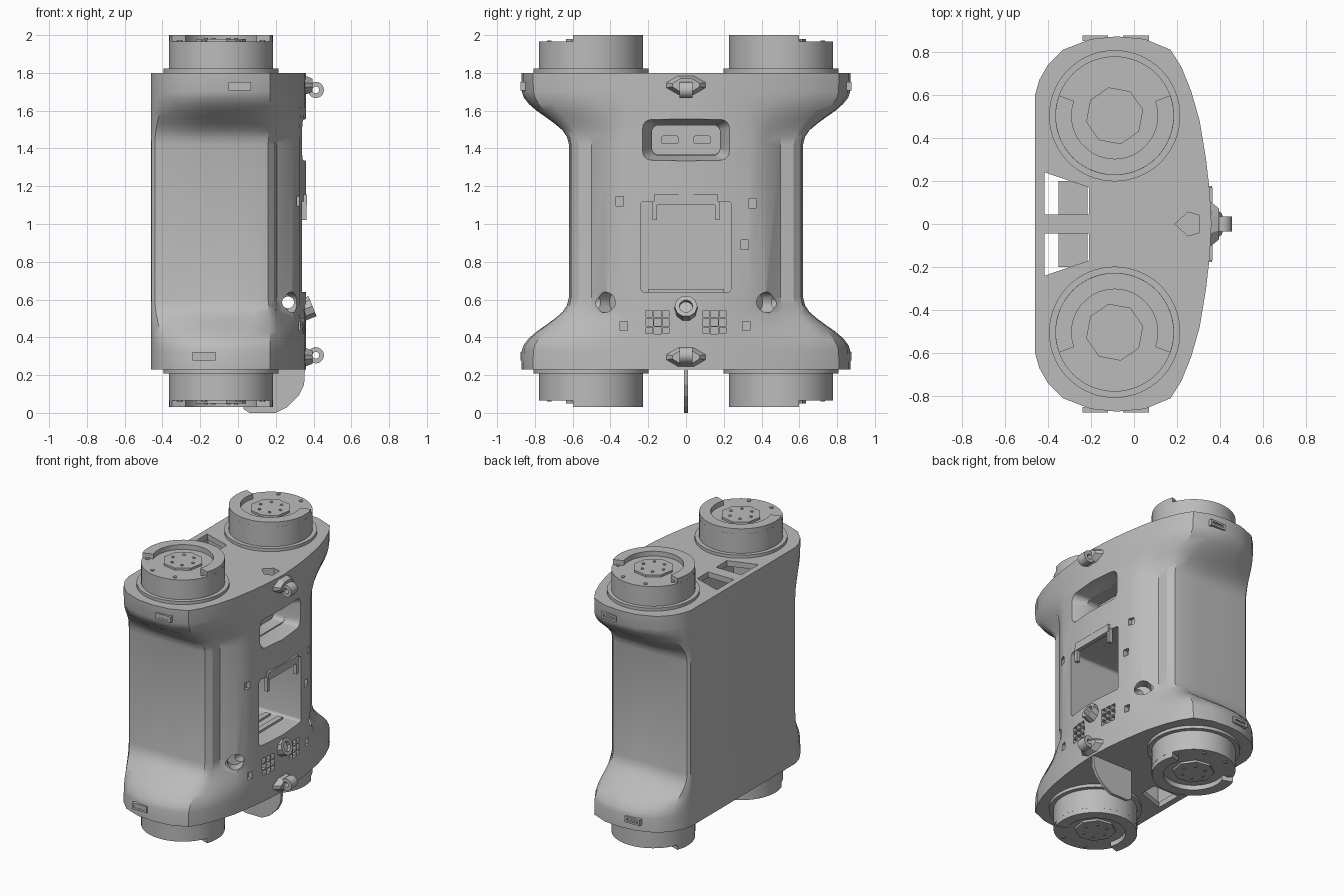
import bpy, bmesh, math
from mathutils import Vector

cube = bpy.data.objects.get("Cube")
if cube:
    bpy.data.objects.remove(cube, do_unlink=True)

grey = bpy.data.materials.new("plain grey")
grey.use_nodes = True
GREY = (0.5, 0.5, 0.5, 1)
grey.diffuse_color = GREY
next(n for n in grey.node_tree.nodes if n.type == 'BSDF_PRINCIPLED').inputs["Base Color"].default_value = GREY

CX, CY, MID = -0.09, 0.503, 1.015      # drum centre and mirror height


def make(name, bm):
    bmesh.ops.recalc_face_normals(bm, faces=bm.faces)
    me = bpy.data.meshes.new(name)
    bm.to_mesh(me)
    bm.free()
    me.materials.append(grey)
    ob = bpy.data.objects.new(name, me)
    bpy.context.collection.objects.link(ob)
    return ob


def loft(name, rings):
    bm = bmesh.new()
    vs = [[bm.verts.new(p) for p in r] for r in rings]
    n = len(vs[0])
    for a, b in zip(vs, vs[1:]):
        for i in range(n):
            j = (i + 1) % n
            bm.faces.new((a[i], a[j], b[j], b[i]))
    bm.faces.new(vs[0])
    bm.faces.new(vs[-1])
    return make(name, bm)


def prism(name, pts, lo, hi, axis='z', taper=1.0):
    """Extrude a 2D outline along an axis, scaling the far end by taper."""
    ca = sum(p[0] for p in pts) / len(pts)
    cb = sum(p[1] for p in pts) / len(pts)

    def place(a, b, h):
        return {'x': (h, a, b), 'y': (a, h, b), 'z': (a, b, h)}[axis]
    far = [(ca + (a - ca) * taper, cb + (b - cb) * taper) for a, b in pts]
    return loft(name, [[place(a, b, lo) for a, b in pts], [place(a, b, hi) for a, b in far]])


def box(name, x0, x1, y0, y1, z0, z1):
    return prism(name, [(x0, y0), (x1, y0), (x1, y1), (x0, y1)], z0, z1)


def circle(a, b, r, n=48, start=0.0, sweep=360.0):
    m = n if sweep == 360 else n + 1
    return [(a + r * math.cos(math.radians(start + sweep * i / n)),
             b + r * math.sin(math.radians(start + sweep * i / n))) for i in range(m)]


def rounded(a, b, w, h, r):
    pts = []
    for sx, sy, st in ((1, 1, 0), (-1, 1, 90), (-1, -1, 180), (1, -1, 270)):
        pts += circle(a + sx * (w / 2 - r), b + sy * (h / 2 - r), r, 4, st, 90)
    return pts


def rod(name, p, q, r, n=24):
    p, q = Vector(p), Vector(q)
    rot = (q - p).to_track_quat('Z', 'Y')
    ring = [rot @ Vector((a, b, 0)) for a, b in circle(0, 0, r, n)]
    return loft(name, [[p + v for v in ring], [q + v for v in ring]])


def cut(ob, cutter):
    cutter.hide_render = True
    m = ob.modifiers.new("cut", 'BOOLEAN')
    m.operation, m.solver, m.object = 'DIFFERENCE', 'EXACT', cutter
    bpy.context.view_layer.objects.active = ob
    bpy.ops.object.modifier_apply(modifier=m.name)
    bpy.data.objects.remove(cutter, do_unlink=True)


def smooth(ob, angle=32):
    bpy.ops.object.select_all(action='DESELECT')
    ob.select_set(True)
    bpy.context.view_layer.objects.active = ob
    bpy.ops.object.shade_smooth_by_angle(angle=math.radians(angle))


# Main body: waisted shell lofted between flange and waist outlines
flange = [(-.46, -.60), (-.44, -.67), (-.40, -.74), (-.33, -.81), (-.2, -.86), (-.08, -.872), (.05, -.86),
          (.17, -.81), (.22, -.73), (.265, -.62), (.305, -.48), (.335, -.3), (.352, -.15), (.36, 0)]
waist = [(-.46, -.585), (-.457, -.60), (-.44, -.615), (-.33, -.62), (-.2, -.62), (-.05, -.62), (.1, -.62),
         (.16, -.608), (.195, -.57), (.207, -.5), (.29, -.42), (.325, -.34), (.347, -.17), (.36, 0)]
levels = [(.23, 1), (.33, .99), (.36, .95), (.395, .84), (.43, .68), (.465, .48), (.5, .29),
          (.535, .13), (.57, .04), (.61, 0)]
levels += [(2 * MID - z, t) for z, t in reversed(levels)]
rings = []
for z, t in levels:
    half = [(w[0] + (f[0] - w[0]) * t, w[1] + (f[1] - w[1]) * t) for f, w in zip(flange, waist)]
    full = half + [(x, -y) for x, y in reversed(half[:-1])]
    rings.append([(x, y, z) for x, y in full])
body = loft("body_shell", rings)

# Inner shaft, end openings, pocket and front window
cut(body, box("cutter", -.425, -.2, -.26, .26, .27, 1.76))
for s in (-1, 1):
    cut(body, prism("cutter", [(-.415, s * .045), (-.21, s * .045), (-.21, s * .17), (-.415, s * .24)], .1, 1.95))
cut(body, prism("cutter", rounded(0, 1.445, .5, .23, .05), .375, .25, 'x', .72))
cut(body, prism("cutter", rounded(0, 1.445, .36, .15, .03), .30, .16, 'x'))
cut(body, prism("cutter", rounded(0, .88, .48, .48, .02), -.12, .5, 'x'))
cut(body, prism("cutter", [(.19, 0), (.25, .055), (.305, .04), (.305, -.04), (.25, -.055)], 1.73, 1.9))

# Corner ports with a bore across the body
for s in (-1, 1):
    cut(body, rod("cutter", (.235, s * .37, .585), (.36, s * .52, .585), .055))
cut(body, rod("cutter", (.265, -.6, .585), (.265, .6, .585), .032, 16))

# Round grilles made of small square holes
for s in (-1, 1):
    for i in range(-1, 2):
        for j in range(-1, 2):
            y, z, h = s * .15 + i * .044, .48 + j * .044, .017 if i and j else .019
            cut(body, box("cutter", .30, .4, y - h, y + h, z - h, z + h))

# Small square sockets on the outer face
for y, z in ((.35, 1.11), (.31, .89), (-.33, .46), (.32, .46), (-.35, 1.12)):
    cut(body, box("cutter", .30, .4, y - .02, y + .02, z - .025, z + .025))
smooth(body)

# Parts inside the openings
box("inner_rail", -.35, -.215, -.2, .2, .4, 1.5)
for s in (-1, 1):
    prism("pocket_connector", rounded(s * .085, 1.445, .09, .045, .01), .15, .172, 'x')
for i in range(3):
    box("window_floor_rib", -.02 + i * .1, .02 + i * .1, -.2, .2, .63, .655)

# Latch handle over the window
box("latch_bar", .335, .365, -.17, .17, 1.10, 1.155)
for s in (-1, 1):
    box("latch_arm", .335, .362, s * .165 - .012, s * .165 + .012, 1.02, 1.12)

# Drums at both ends, mirrored in height and depth
for up in (1, -1):
    def zz(z):
        return z if up > 0 else 2 * MID - z
    end = "top" if up > 0 else "bottom"
    for s in (1, -1):
        side = "back" if s > 0 else "front"
        tag = f"{end}_{side}"
        cy = s * CY
        smooth(prism(tag + "_drum_collar", circle(CX, cy, .305, 64), zz(1.79), zz(1.822)))
        smooth(prism(tag + "_drum", circle(CX, cy, .276, 64), zz(1.80), zz(1.965)))
        arc = circle(CX, CY, .2755, 40, 160, 220) + circle(CX, CY, .2, 40, 160, 220)[::-1]
        smooth(prism(tag + "_raised_rim", [(x, s * y) for x, y in arc], zz(1.95), zz(2.0)))
        prism(tag + "_hub", circle(CX, cy, .135, 8, 12), zz(1.95), zz(1.98))
        for x, y in circle(CX, cy, .08, 6):
            prism(tag + "_hub_bolt", circle(x, y, .011, 6), zz(1.97), zz(1.986))
        for x, y in circle(CX, cy, .238, 8, 22.5):
            raised = s * y < .58
            top = 2.0 if raised else 1.965
            prism(tag + "_rim_bolt", circle(x, y, .014, 6), zz(top - .02), zz(top if raised else top + .006))

# Lifting lugs on the outer face
for label, zb, ze in (("top", 1.735, 1.71), ("bottom", .295, .305)):
    outline = [(-.12, zb - .015), (-.05, zb - .058), (.05, zb - .058), (.12, zb - .015),
               (.12, zb + .015), (.05, zb + .058), (-.05, zb + .058), (-.12, zb + .015)]
    prism(label + "_lug_base", outline, .335, .395, 'x', .6)
    eye = rod(label + "_lug_eye", (.412, -.035, ze), (.412, .035, ze), .043, 20)
    cut(eye, rod("cutter", (.412, -.1, ze), (.412, .1, ze), .018, 16))
    smooth(eye)

# Tilted nozzle between the grilles
nozzle = rod("centre_nozzle", (.32, 0, .535), (.395, 0, .565), .06, 10)
cut(nozzle, rod("cutter", (.37, 0, .555), (.45, 0, .587), .036, 10))

# Slot plates on the flange ends
for s in (-1, 1):
    for label, x, z in (("top", .01, 1.73), ("bottom", -.18, .30)):
        y0, y1 = sorted((s * .85, s * .876))
        plate = box(f"{label}_slot_plate", x - .06, x + .06, y0, y1, z - .022, z + .022)
        cut(plate, box("cutter", x - .045, x + .045, s * .868 - .005, s * .868 + .02 * s, z - .008, z + .008))

# Thin fin under the body
prism("bottom_fin", [(.03, .02), (.06, 0), (.2, 0), (.26, .03), (.32, .09), (.35, .15), (.355, .25), (.03, .25)],
      -.011, .011, 'y')
